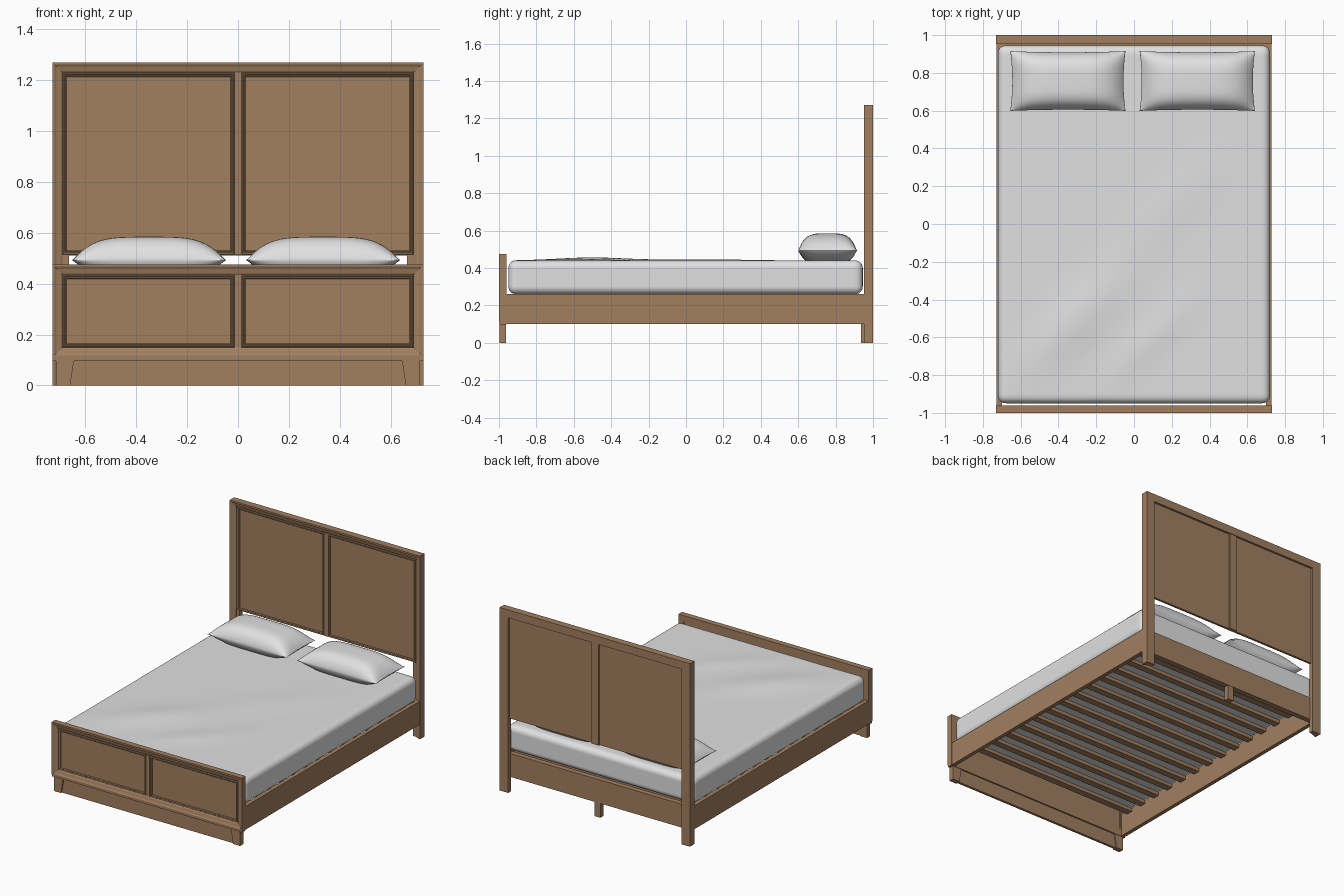
import bpy, bmesh, math
from mathutils import Vector

if "Cube" in bpy.data.objects:
    bpy.data.objects.remove(bpy.data.objects["Cube"], do_unlink=True)


def material(name, rgb):
    m = bpy.data.materials.new(name)
    m.use_nodes = True
    m.diffuse_color = (*rgb, 1)
    m.node_tree.nodes["Principled BSDF"].inputs["Base Color"].default_value = (*rgb, 1)
    return m


WOOD = material("warm_wood", (0.36, 0.215, 0.118))
FABRIC = material("white_fabric", (0.75, 0.75, 0.75))


def finish(name, bm, mat, smooth=False):
    bmesh.ops.recalc_face_normals(bm, faces=bm.faces)
    mesh = bpy.data.meshes.new(name)
    bm.to_mesh(mesh)
    bm.free()
    mesh.materials.append(mat)
    for p in mesh.polygons:
        p.use_smooth = smooth
    ob = bpy.data.objects.new(name, mesh)
    bpy.context.collection.objects.link(ob)
    return ob


def box(name, x, y, z, taper=None):
    """Box from three ranges; taper moves the lower inner x edge."""
    bm = bmesh.new()
    bmesh.ops.create_cube(bm, size=1)
    for v in bm.verts:
        low_inner = taper is not None and v.co.z < 0 and v.co.x < 0
        v.co = [r[0] + (c + 0.5) * (r[1] - r[0]) for r, c in zip((x, y, z), v.co)]
        if low_inner:
            v.co.x = taper
    return finish(name, bm, WOOD)


def mirrored_box(name, x, y, z, taper=None):
    ob = box(name, x, y, z, taper)
    ob.modifiers.new("Mirror", 'MIRROR').use_axis[0] = True
    return ob


def frame(name, x, z, profile, open_bottom=False):
    """Mitred moulding: sweep (inset, y) profile round a rectangle."""
    bm = bmesh.new()
    corners = [(x[0], z[0], 1, 0 if open_bottom else 1), (x[0], z[1], 1, -1),
               (x[1], z[1], -1, -1), (x[1], z[0], -1, 0 if open_bottom else 1)]
    rings = [[bm.verts.new((cx + sx * i, y, cz + sz * i)) for i, y in profile]
             for cx, cz, sx, sz in corners]
    n = len(profile)
    for k in range(3 if open_bottom else 4):
        a, b = rings[k], rings[(k + 1) % 4]
        for j in range(n):
            bm.faces.new((a[j], a[(j + 1) % n], b[(j + 1) % n], b[j]))
    if open_bottom:
        bm.faces.new(rings[0])
        bm.faces.new(rings[3])
    return finish(name, bm, WOOD)


def panel_pair(prefix, front, z):
    """Two mouldings and the centre stile between them."""
    mould = [(0, front + 0.022), (0, front + 0.015), (0.003, front + 0.009),
             (0.007, front + 0.009), (0.009, front + 0.014), (0.012, front + 0.012),
             (0.016, front + 0.016), (0.016, front + 0.022)]
    for side, x in (("right", (-0.69, -0.014)), ("left", (0.014, 0.69))):
        frame(f"{prefix}_{side}_panel_moulding", x, z, mould)
    box(f"{prefix}_centre_stile", (-0.014, 0.014), (front + 0.012, front + 0.022), z)


def trim(front, back):
    return [(0, back), (0, front), (0.008, front), (0.016, front + 0.005),
            (0.034, front + 0.01), (0.04, front + 0.014), (0.04, back)]


# Headboard
HEAD, TOP = 0.952, 1.27
mirrored_box("headboard_post", (0.665, 0.73), (HEAD + 0.016, 1), (0, TOP))
box("headboard_top_rail", (-0.665, 0.665), (HEAD + 0.016, 1), (1.215, TOP))
frame("headboard_trim", (-0.73, 0.73), (0, TOP), trim(HEAD, HEAD + 0.03), True)
box("headboard_panel", (-0.69, 0.69), (HEAD + 0.02, 0.985), (0.512, 1.24))
box("headboard_back_stile", (-0.027, 0.027), (0.98, 0.996), (0.512, 1.22))
panel_pair("headboard", HEAD, (0.515, 1.23))

# Footboard
FOOT = -1.0
frame("footboard_trim", (-0.73, 0.73), (0.11, 0.475), trim(FOOT, FOOT + 0.04))
box("footboard_panel", (-0.695, 0.695), (FOOT + 0.02, FOOT + 0.034), (0.14, 0.44))
box("footboard_bottom_rail", (-0.73, 0.73), (FOOT + 0.004, FOOT + 0.04), (0.097, 0.112))
panel_pair("footboard", FOOT, (0.15, 0.435))
box("footboard_apron", (-0.70, 0.70), (-0.988, -0.97), (0, 0.1))
mirrored_box("front_leg", (0.645, 0.715), (-0.998, -0.963), (0, 0.1), 0.66)

# Rails, centre leg and slats
mirrored_box("side_rail", (0.70, 0.727), (-0.975, 0.97), (0.1, 0.262))
box("rear_rail", (-0.70, 0.70), (0.935, 0.972), (0.1, 0.262))
box("centre_leg", (-0.022, 0.022), (0.935, 0.97), (0, 0.11))
SLATS = 14
for i in range(SLATS):
    y = -0.88 + i * 1.75 / (SLATS - 1)
    box(f"slat_{i + 1}", (-0.70, 0.70), (y - 0.024, y + 0.024), (0.235, 0.259))


# Mattress: rounded box with soft creases on the top
def crease(x, y, cx, cy, length, width):
    along, across = (x - cx + y - cy) / 1.414, (y - cy - x + cx) / 1.414
    return math.exp(-(along / length) ** 2 - (across / width) ** 2)


bm = bmesh.new()
bmesh.ops.create_cube(bm, size=2)
bmesh.ops.subdivide_edges(bm, edges=bm.edges[:], cuts=47, use_grid_fill=True)
half, radius = Vector((0.72, 0.947, 0.09)), 0.04
for v in bm.verts:
    p = Vector([math.sin(c * math.pi / 2) * h for c, h in zip(v.co, half)])
    core = Vector([max(-h + radius, min(h - radius, c)) for c, h in zip(p, half)])
    p = core + (p - core).normalized() * radius
    if p.z > 0.08:
        p.z += 0.016 * crease(p.x, p.y, -0.3, -0.5, 0.35, 0.12)
        p.z += 0.009 * crease(p.x, p.y, 0.1, -0.6, 0.3, 0.08)
        p.z += 0.006 * crease(p.x, p.y, 0.2, 0.1, 0.4, 0.12)
    v.co = p + Vector((0, -0.002, 0.35))
finish("mattress", bm, FABRIC, True)

# Pillows: two puffed sheets joined at a seam with pulled-out corners
for side, cx in (("right", -0.35), ("left", 0.335)):
    bm = bmesh.new()
    for puff in (0.092, -0.056):
        made = bmesh.ops.create_grid(bm, x_segments=36, y_segments=28, size=1)
        for v in made["verts"]:
            u, w = (math.sin(c * math.pi / 2) for c in v.co[:2])
            swell = max(0, 1 - u ** 4) ** 0.9 * max(0, 1 - w ** 4) ** 0.7
            if puff < 0:
                swell = min(1, swell * 1.3)
            v.co = (cx + 0.305 * u * (1 - 0.035 * (1 - w * w)),
                    0.757 + 0.158 * w * (1 - 0.04 * (1 - u * u)),
                    0.493 + puff * swell)
    bmesh.ops.remove_doubles(bm, verts=bm.verts, dist=0.0003)
    finish(f"{side}_pillow", bm, FABRIC, True)
